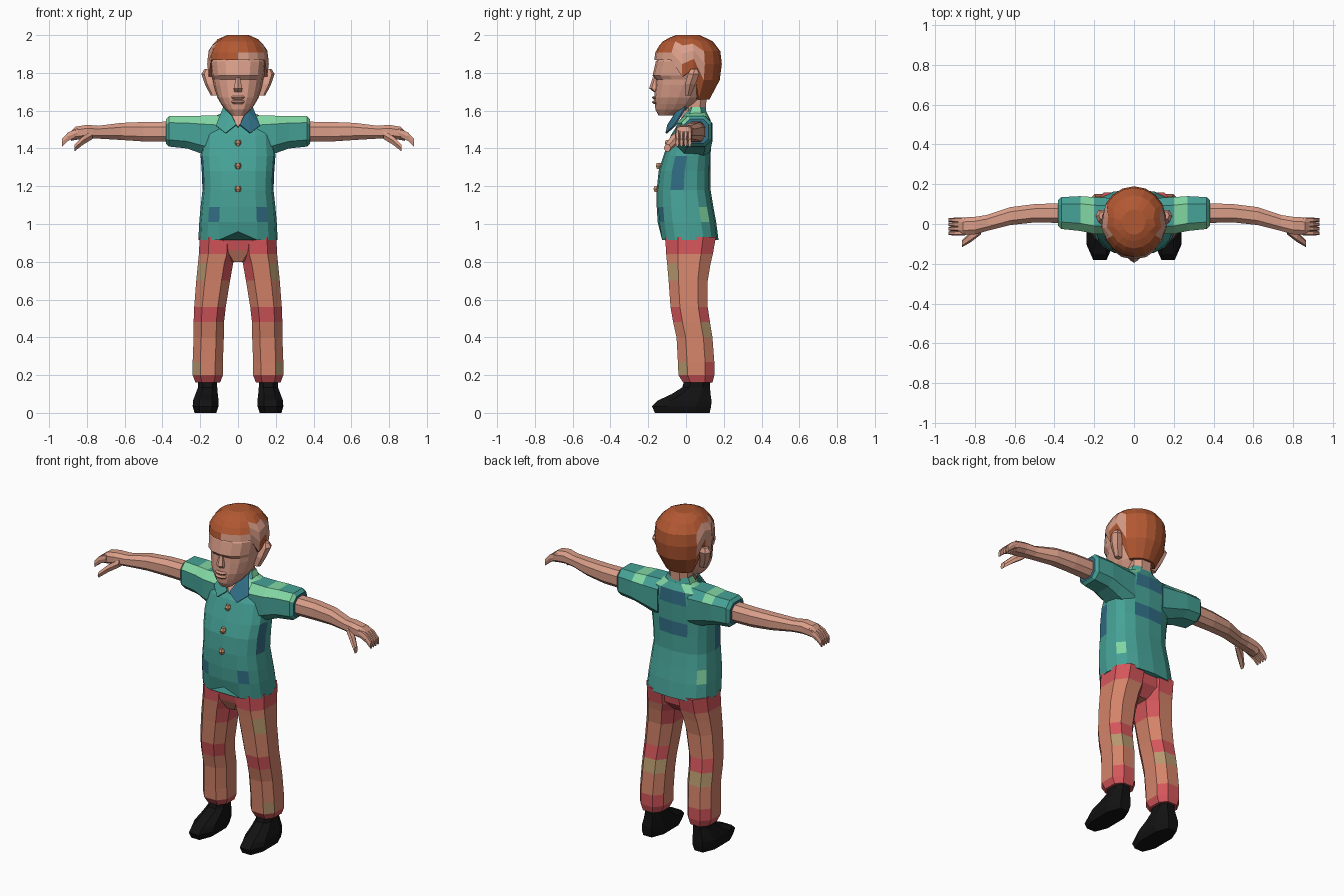
import bpy, bmesh
from math import sin, cos, pi, copysign
from mathutils import Vector

cube = bpy.data.objects.get("Cube")
if cube:
    bpy.data.objects.remove(cube)


def make_material(name, rgb):
    """One flat material from display-space values out of 255."""
    colour = [((c / 255 + 0.055) / 1.055) ** 2.4 for c in rgb] + [1]
    mat = bpy.data.materials.new(name)
    mat.use_nodes = True
    mat.diffuse_color = colour
    shader = mat.node_tree.nodes["Principled BSDF"]
    shader.inputs["Base Color"].default_value = colour
    shader.inputs["Roughness"].default_value = 0.9
    return mat


palette = {name: make_material(name, rgb) for name, rgb in {
    "skin": (218, 158, 137), "teal": (70, 162, 151), "pale_green": (130, 215, 163),
    "deep_blue": (50, 112, 136), "terracotta": (212, 131, 105), "rose_red": (212, 86, 91),
    "khaki": (182, 152, 110), "black": (18, 18, 18), "auburn": (178, 88, 50),
    "button_tan": (208, 152, 112)}.items()}


def finish(name, bm, colour, rule=None):
    """Turn a bmesh into an object, colouring faces by rule(centre, normal)."""
    bmesh.ops.recalc_face_normals(bm, faces=bm.faces)
    mesh = bpy.data.meshes.new(name)
    slots = []
    for face in bm.faces:
        key = (rule and rule(face.calc_center_median(), face.normal)) or colour
        if key not in slots:
            slots.append(key)
            mesh.materials.append(palette[key])
        face.material_index = slots.index(key)
    bm.to_mesh(mesh)
    bm.free()
    obj = bpy.data.objects.new(name, mesh)
    bpy.context.collection.objects.link(obj)
    return obj


def bridge(bm, rows):
    """Skin closed rows of vertices and cap both ends."""
    n = len(rows[0])
    for low, high in zip(rows, rows[1:]):
        for i in range(n):
            j = (i + 1) % n
            bm.faces.new((low[i], low[j], high[j], high[i]))
    bm.faces.new(rows[0])
    bm.faces.new(rows[-1])


def loft(name, rings, colour, sides=8, axis="z", power=0.8, half=True,
         mirror=1, rule=None, tweak=None):
    """Rings are (position, min a, max a, min b, max b) along the axis."""
    bm = bmesh.new()
    shift = 0.5 if half else 0
    grow = cos(pi / sides) ** -power if half else 1
    rows = []
    for t, a0, a1, b0, b1 in rings:
        row = []
        for i in range(sides):
            ang = 2 * pi * (i + shift) / sides
            u, v = (copysign(abs(w) ** power, w) * grow for w in (sin(ang), -cos(ang)))
            a, b = (a0 + a1 + u * (a1 - a0)) / 2, (b0 + b1 + v * (b1 - b0)) / 2
            co = Vector((a, b, t) if axis == "z" else (t, a, b))
            if tweak:
                tweak(co)
            co.x *= mirror
            row.append(bm.verts.new(co))
        rows.append(row)
    bridge(bm, rows)
    return finish(name, bm, colour, rule)


def pair(name, rings, colour, **options):
    for label, side in (("left", 1), ("right", -1)):
        loft(f"{label}_{name}", rings, colour, mirror=side, **options)


def centred(rows):
    return [(z, -w, w, y0, y1) for z, w, y0, y1 in rows]


def plate(name, points, colour, side=1):
    bm = bmesh.new()
    bm.faces.new([bm.verts.new((x * side, y, z)) for x, y, z in points])
    bmesh.ops.triangulate(bm, faces=bm.faces)
    obj = finish(name, bm, colour)
    solid = obj.modifiers.new("thickness", "SOLIDIFY")
    solid.thickness, solid.offset = 0.009, 0


# Shirt body with patchwork colours and a notch in the front hem
def shirt_rule(c, n):
    x, z = abs(c.x), c.z
    if 1.01 < z < 1.09:
        if n.y < -0.3 and 0.07 < x < 0.17:
            return "deep_blue"
        if n.y > 0.2 and x > 0.16:
            return "pale_green"
    if 1.18 < z < 1.36 and x > 0.16 and -0.08 < c.y < 0:
        return "deep_blue"
    if n.y > 0.5 and x < 0.08 and (1.28 < z < 1.36 or 1.47 < z < 1.55):
        return "deep_blue"
    if z > 1.53 and x > 0.07 and n.z > 0.4:
        return "pale_green"


def hem_notch(co):
    if co.z < 0.93 and abs(co.x) < 0.01 and co.y < 0:
        co.z += 0.045


loft("shirt", centred([
    (0.915, 0.21, -0.135, 0.172), (1.01, 0.205, -0.15, 0.16), (1.09, 0.198, -0.155, 0.145),
    (1.18, 0.188, -0.155, 0.13), (1.28, 0.192, -0.145, 0.13), (1.36, 0.198, -0.12, 0.13),
    (1.47, 0.19, -0.08, 0.135), (1.55, 0.165, -0.03, 0.13), (1.59, 0.08, 0, 0.11)]),
    "teal", sides=16, power=0.75, half=False, rule=shirt_rule, tweak=hem_notch)


# Sleeves, pale on the shoulder and dark inside the cuff
def sleeve_rule(c, n):
    if abs(n.x) > 0.9:
        return "deep_blue"
    if n.z > 0.4 and (c.y < 0.03 or 0.2 < abs(c.x) < 0.28):
        return "pale_green"


pair("sleeve", [(0.1, -0.05, 0.13, 1.34, 1.575), (0.2, -0.05, 0.135, 1.375, 1.573),
                (0.27, -0.035, 0.14, 1.4, 1.572), (0.365, -0.025, 0.135, 1.41, 1.572),
                (0.382, -0.01, 0.12, 1.425, 1.555)],
     "teal", axis="x", power=0.65, rule=sleeve_rule)

# Collar, open neck and buttons
loft("collar", centred([(1.53, 0.1, -0.03, 0.125), (1.585, 0.085, -0.01, 0.11),
                        (1.62, 0.07, 0.01, 0.1)]), "teal",
     rule=lambda c, n: "pale_green" if abs(n.x) > 0.6 else None)
plate("open_neck", [(0, -0.085, 1.51), (0.05, -0.04, 1.59), (-0.05, -0.04, 1.59)], "skin")
for label, side in (("left", 1), ("right", -1)):
    plate(label + "_collar_flap", [(0.008, -0.095, 1.525), (0.065, -0.105, 1.48),
                                   (0.115, -0.06, 1.52), (0.075, 0, 1.62),
                                   (0.045, -0.045, 1.6)], "deep_blue" if side > 0 else "teal", side)
for i, depth in enumerate((-0.1, -0.148, -0.16)):
    z = 1.43 - 0.122 * i
    loft(f"button_{i + 1}", centred([(z - 0.016, 0.01, depth - 0.006, depth + 0.02),
                                     (z, 0.016, depth - 0.012, depth + 0.02),
                                     (z + 0.016, 0.01, depth - 0.006, depth + 0.02)]),
         "button_tan", sides=6)


# Trousers with bands on their front and back faces
def leg_rule(c, n):
    x, z = abs(c.x), c.z
    if z < 0.2 or z > 0.86:
        return "rose_red"
    if z > 0.7 and n.x * c.x < 0 and abs(n.x) > 0.6:
        return "rose_red"
    if n.y < -0.3:
        if 0.48 < z < 0.56:
            return "rose_red"
        if x > 0.14 and n.y > -0.9 and (0.7 < z < 0.79 or z < 0.27):
            return "khaki"
    if n.y > 0.5:
        if z < 0.27 or 0.48 < z < 0.52:
            return "rose_red"
        if 0.4 < z < 0.48:
            return "khaki"


pair("trouser_leg", [
    (0.16, 0.095, 0.225, -0.015, 0.14), (0.2, 0.08, 0.24, -0.04, 0.15),
    (0.27, 0.08, 0.24, -0.043, 0.15), (0.4, 0.075, 0.235, -0.05, 0.14),
    (0.48, 0.074, 0.235, -0.068, 0.127), (0.56, 0.065, 0.232, -0.082, 0.115),
    (0.7, 0.042, 0.221, -0.092, 0.115), (0.79, 0.026, 0.212, -0.1, 0.13),
    (0.84, 0.01, 0.207, -0.105, 0.142), (0.93, 0.005, 0.203, -0.11, 0.158)],
    "terracotta", rule=leg_rule)
loft("trouser_seat", centred([(0.8, 0.045, -0.07, 0.08), (0.86, 0.12, -0.1, 0.135),
                              (0.965, 0.195, -0.12, 0.15)]), "terracotta",
     rule=lambda c, n: "rose_red" if c.z > 0.88 or n.y > 0.3 else None)

# Shoes
pair("shoe", [(0, 0.115, 0.23, -0.165, 0.125), (0.035, 0.103, 0.24, -0.18, 0.133),
              (0.065, 0.103, 0.238, -0.15, 0.135), (0.1, 0.107, 0.225, -0.075, 0.13),
              (0.135, 0.11, 0.212, -0.02, 0.127), (0.185, 0.11, 0.212, -0.005, 0.13)], "black")

# Arms, palms, fingers and thumbs
pair("arm", [(0.35, 0.005, 0.105, 1.435, 1.542), (0.5, 0.008, 0.1, 1.437, 1.54),
             (0.62, -0.005, 0.085, 1.445, 1.535), (0.74, -0.035, 0.045, 1.452, 1.52),
             (0.8, -0.052, 0.036, 1.452, 1.525), (0.86, -0.055, 0.033, 1.445, 1.515),
             (0.885, -0.05, 0.03, 1.44, 1.49)], "skin", axis="x")
for i in range(4):
    y = -0.057 + 0.022 * i
    pair(f"finger_{i + 1}", [(0.85, y, y + 0.023, 1.465, 1.505),
                             (0.9, y, y + 0.022, 1.44, 1.485),
                             (0.932, y + 0.003, y + 0.019, 1.41, 1.45)],
         "skin", sides=6, axis="x")
pair("thumb", [(0.77, -0.05, -0.01, 1.45, 1.495), (0.82, -0.088, -0.04, 1.42, 1.465),
               (0.865, -0.115, -0.083, 1.385, 1.42)], "skin", sides=6, axis="x")

# Neck, head and facial features
loft("neck", centred([(1.5, 0.06, -0.03, 0.1), (1.7, 0.065, -0.01, 0.11)]), "skin")
loft("head", centred([
    (1.575, 0.035, -0.145, -0.06), (1.605, 0.068, -0.162, 0.03), (1.635, 0.09, -0.165, 0.06),
    (1.67, 0.11, -0.168, 0.09), (1.735, 0.128, -0.162, 0.13), (1.765, 0.132, -0.16, 0.15),
    (1.785, 0.14, -0.177, 0.155), (1.86, 0.15, -0.16, 0.165), (1.95, 0.1, -0.09, 0.12)]),
    "skin", sides=16, half=False, power=0.85)
loft("nose", centred([(1.7, 0.022, -0.172, -0.13), (1.718, 0.026, -0.195, -0.13),
                      (1.775, 0.011, -0.176, -0.13)]), "skin", sides=6, half=False)
for label, z in (("lower_lip", 1.636), ("upper_lip", 1.66)):
    loft(label, centred([(z, 0.026, -0.172, -0.13), (z + 0.01, 0.036, -0.181, -0.13),
                         (z + 0.018, 0.03, -0.171, -0.13)]), "skin")
pair("ear", [(1.68, 0.1, 0.142, -0.005, 0.025), (1.74, 0.12, 0.172, -0.005, 0.05),
             (1.795, 0.13, 0.19, 0.01, 0.07), (1.82, 0.135, 0.175, 0.025, 0.06)],
     "skin", sides=6)


# Hair cap whose lower edge follows the hairline
HAIR_PROFILE = [(1.65, 0.6), (1.74, 0.92), (1.85, 1), (1.92, 0.95), (1.975, 0.7), (2, 0.35)]


def hair_scale(z):
    for (z0, s0), (z1, s1) in zip(HAIR_PROFILE, HAIR_PROFILE[1:]):
        if z <= z1:
            return s0 + (s1 - s0) * (z - z0) / (z1 - z0)
    return HAIR_PROFILE[-1][1]


def hairline(angle):
    a = abs(angle)
    if a < 1.2:
        return 1.868
    return 1.78 if a < 1.5 else 1.82 if a < 2 else 1.66


def hair_rule(c, n):
    if abs(c.x) > 0.09 and -0.07 < c.y < 0.11 and 1.83 < c.z < 1.94:
        return "skin"
    if c.x > 0 and c.y < -0.05 and 1.88 < c.z < 1.92:
        return "skin"


bm = bmesh.new()
rows = []
for step in (-1, 0, 0.3, 0.55, 0.75, 0.9, 1):
    row = []
    for i in range(18):
        ang = 2 * pi * i / 18 - pi
        z = hairline(ang) + (2 - hairline(ang)) * max(step, 0)
        s = hair_scale(z) * (0.85 if step < 0 else 1)
        row.append(bm.verts.new((0.166 * s * sin(ang), 0.01 - 0.18 * s * cos(ang), z)))
    rows.append(row)
bridge(bm, rows)
finish("hair", bm, "auburn", hair_rule)
